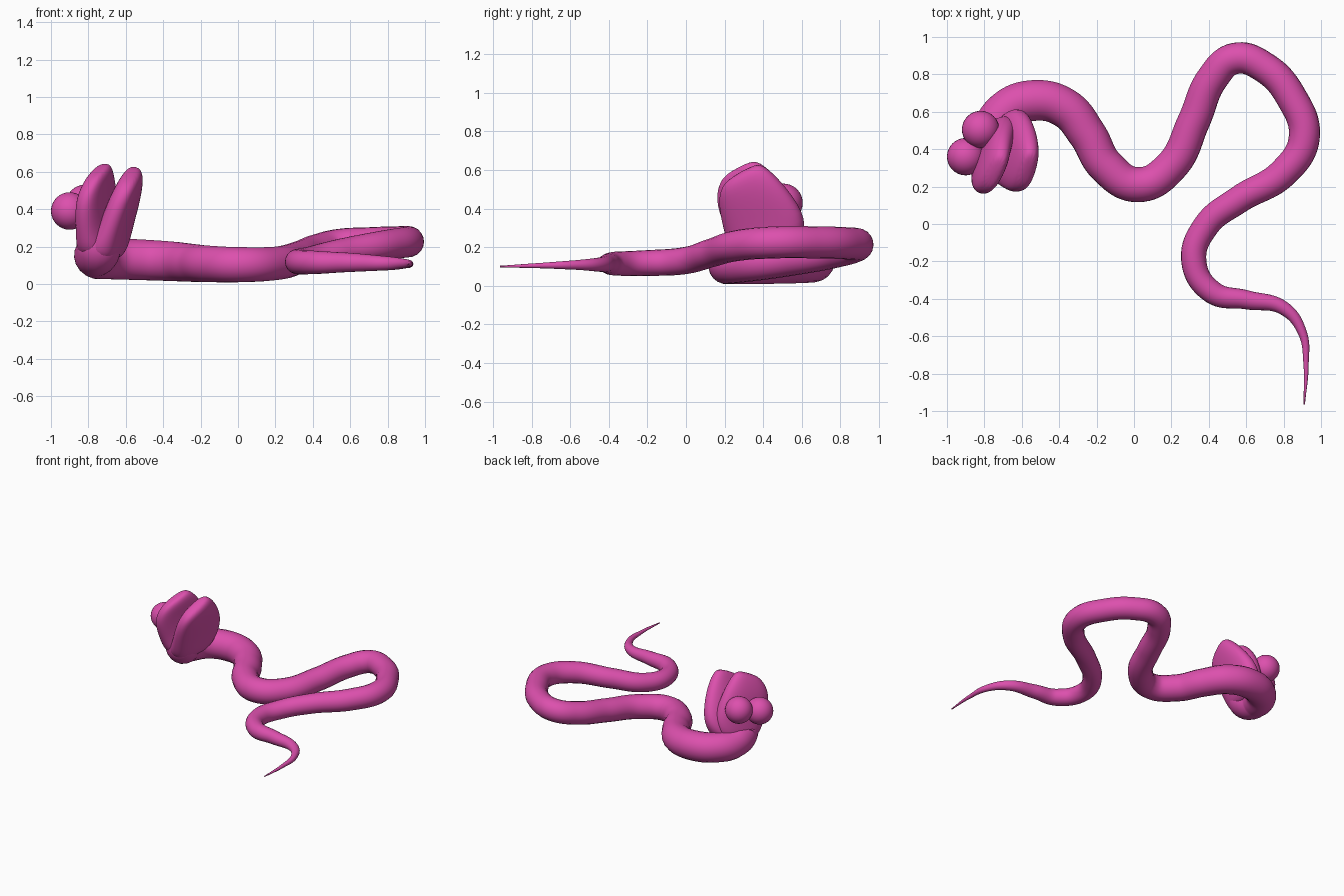
import bpy, bmesh, math
from mathutils import Vector

if "Cube" in bpy.data.objects:
    bpy.data.objects.remove(bpy.data.objects["Cube"])

pink = bpy.data.materials.new("pink_skin")
pink.diffuse_color = (0.72, 0.08, 0.42, 1)
pink.use_nodes = True
pink.node_tree.nodes["Principled BSDF"].inputs["Base Color"].default_value = pink.diffuse_color


def finish(ob):
    ob.data.materials.append(pink)
    for p in ob.data.polygons:
        p.use_smooth = True


def tube(name, pts):
    """Smooth round tube through (x, y, z, radius) points."""
    cu = bpy.data.curves.new(name + "_path", 'CURVE')
    cu.dimensions = '3D'
    cu.bevel_depth = 1.0
    cu.bevel_resolution = 8
    cu.resolution_u = 10
    cu.use_fill_caps = True
    sp = cu.splines.new('BEZIER')
    sp.bezier_points.add(len(pts) - 1)
    for b, (x, y, z, r) in zip(sp.bezier_points, pts):
        b.co = (x, y, z)
        b.radius = r
        b.handle_left_type = b.handle_right_type = 'AUTO'
    tmp = bpy.data.objects.new(name + "_curve", cu)
    bpy.context.collection.objects.link(tmp)
    dg = bpy.context.evaluated_depsgraph_get()
    me = bpy.data.meshes.new_from_object(tmp.evaluated_get(dg))
    bpy.data.objects.remove(tmp)
    ob = bpy.data.objects.new(name, me)
    bpy.context.collection.objects.link(ob)
    me.materials.clear()
    finish(ob)


def jaw(name, sections, thick_dir, n=16):
    """Loft of rounded sections: (centre, half width vector, half thickness)."""
    bm = bmesh.new()
    rings = []
    for c, lat, t in sections:
        c, lat = Vector(c), Vector(lat)
        th = Vector(thick_dir).normalized() * t
        ring = []
        for i in range(n):
            a = 2 * math.pi * i / n
            u, v = (math.copysign(abs(k) ** 0.8, k) for k in (math.cos(a), math.sin(a)))
            ring.append(bm.verts.new(c + lat * u + th * v))
        rings.append(ring)
    for a, b in zip(rings, rings[1:]):
        for i in range(n):
            j = (i + 1) % n
            bm.faces.new((a[i], a[j], b[j], b[i]))
    bm.faces.new(rings[0][::-1])
    bm.faces.new(rings[-1])
    bmesh.ops.recalc_face_normals(bm, faces=bm.faces)
    me = bpy.data.meshes.new(name)
    bm.to_mesh(me)
    bm.free()
    ob = bpy.data.objects.new(name, me)
    bpy.context.collection.objects.link(ob)
    finish(ob)
    ob.modifiers.new("smooth", 'SUBSURF').levels = 2
    ob.modifiers["smooth"].render_levels = 2


# Body from tail tip to the raised neck
tube("body", [
    (0.91, -0.965, 0.10, 0.004), (0.92, -0.75, 0.105, 0.014), (0.90, -0.58, 0.108, 0.024),
    (0.80, -0.45, 0.11, 0.037), (0.60, -0.405, 0.115, 0.051), (0.42, -0.365, 0.115, 0.062),
    (0.32, -0.20, 0.118, 0.067), (0.385, -0.01, 0.13, 0.07), (0.56, 0.13, 0.17, 0.074),
    (0.80, 0.275, 0.21, 0.08), (0.91, 0.46, 0.225, 0.083), (0.84, 0.68, 0.225, 0.083),
    (0.70, 0.835, 0.22, 0.083), (0.54, 0.885, 0.21, 0.084), (0.42, 0.78, 0.18, 0.085),
    (0.32, 0.55, 0.14, 0.087), (0.20, 0.31, 0.11, 0.09), (0.02, 0.21, 0.103, 0.094),
    (-0.15, 0.31, 0.107, 0.098), (-0.25, 0.48, 0.113, 0.102), (-0.37, 0.62, 0.122, 0.107),
    (-0.54, 0.66, 0.13, 0.11), (-0.69, 0.60, 0.135, 0.11), (-0.76, 0.47, 0.145, 0.112),
    (-0.745, 0.36, 0.19, 0.12), (-0.725, 0.37, 0.30, 0.10)])

# Lower jaw
jaw("lower_jaw", [
    ((-0.72, 0.41, 0.13), (0.03, 0.13, 0.01), 0.07),
    ((-0.70, 0.41, 0.19), (0.05, 0.18, 0.02), 0.10),
    ((-0.655, 0.42, 0.30), (0.05, 0.22, 0.04), 0.08),
    ((-0.605, 0.345, 0.46), (0.05, 0.18, 0.05), 0.075),
    ((-0.575, 0.295, 0.56), (0.035, 0.12, 0.06), 0.06),
    ((-0.57, 0.29, 0.595), (0.02, 0.07, 0.04), 0.03)], (1, -0.2, -0.2))

# Upper jaw
jaw("upper_jaw", [
    ((-0.74, 0.42, 0.15), (0.05, 0.11, 0.02), 0.07),
    ((-0.74, 0.41, 0.21), (0.08, 0.16, 0.03), 0.10),
    ((-0.745, 0.40, 0.31), (0.09, 0.18, 0.05), 0.08),
    ((-0.765, 0.325, 0.48), (0.08, 0.17, 0.06), 0.075),
    ((-0.75, 0.28, 0.58), (0.055, 0.11, 0.06), 0.06),
    ((-0.745, 0.275, 0.615), (0.03, 0.065, 0.035), 0.03)], (-0.9, 0.43, 0))

# Eyes
for side, loc in (("left", (-0.82, 0.505, 0.43)), ("right", (-0.90, 0.36, 0.39))):
    bpy.ops.mesh.primitive_uv_sphere_add(segments=32, ring_count=16, radius=0.1, location=loc)
    eye = bpy.context.object
    eye.name = side + "_eye"
    finish(eye)
